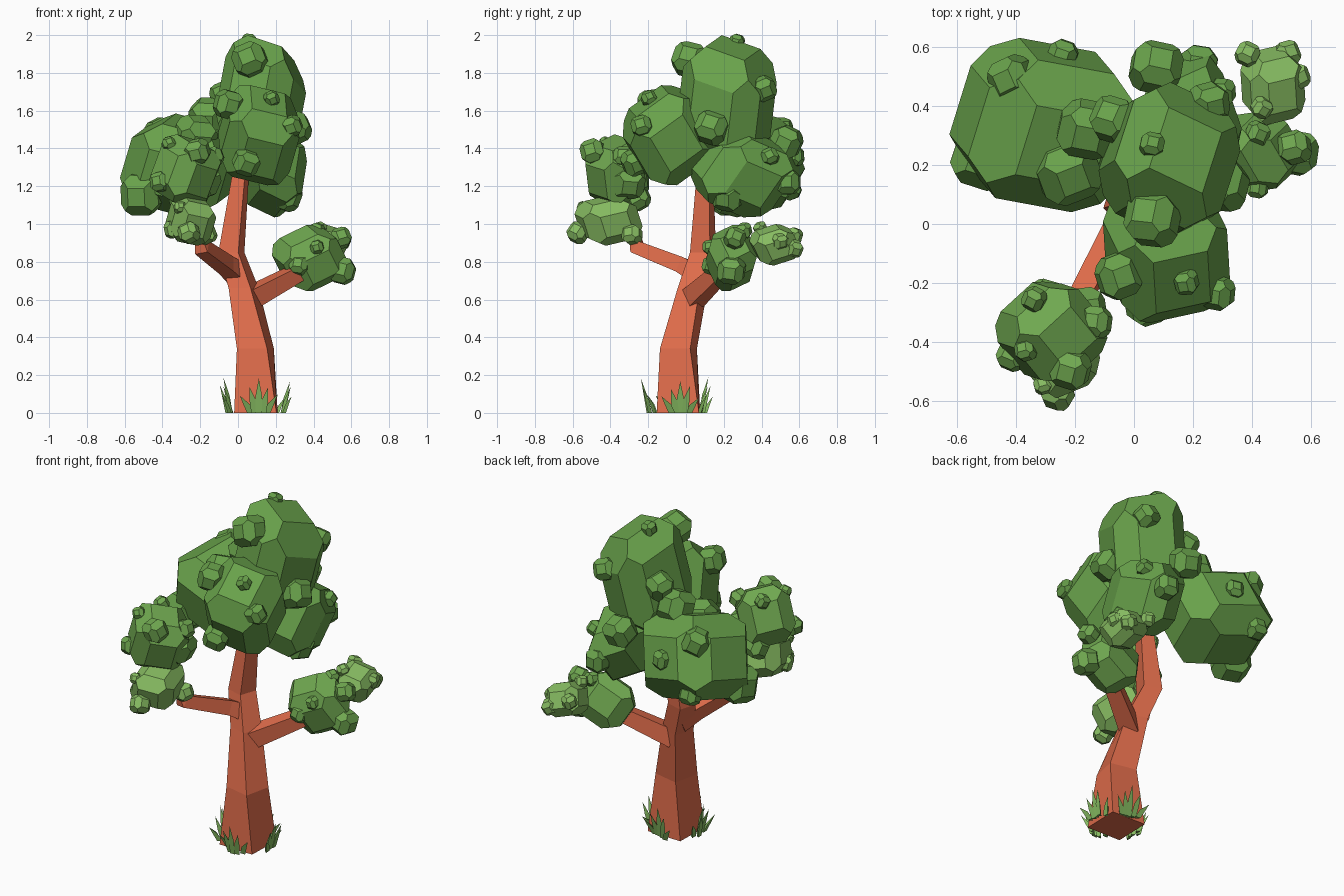
import bpy, bmesh, math, random
from mathutils import Vector, Euler, Matrix

if "Cube" in bpy.data.objects:
    bpy.data.objects.remove(bpy.data.objects["Cube"])

random.seed(4)


def material(name, rgb):
    m = bpy.data.materials.new(name)
    m.diffuse_color = (*rgb, 1)
    m.use_nodes = True
    m.node_tree.nodes["Principled BSDF"].inputs["Base Color"].default_value = m.diffuse_color
    return m


BARK = material("bark", (0.74, 0.15, 0.07))
LEAF = material("leaf", (0.14, 0.36, 0.07))
LEAF_MID = material("leaf_mid", (0.16, 0.39, 0.08))
LEAF_LIGHT = material("leaf_light", (0.24, 0.5, 0.12))


def finish(name, bm, mat):
    bmesh.ops.recalc_face_normals(bm, faces=bm.faces)
    mesh = bpy.data.meshes.new(name)
    bm.to_mesh(mesh)
    bm.free()
    mesh.materials.append(mat)
    ob = bpy.data.objects.new(name, mesh)
    bpy.context.collection.objects.link(ob)


# four-sided limb swept through (x, y, z, half width, twist) stations
def limb(name, stations, flat=False):
    bm = bmesh.new()
    pts = [Vector(s[:3]) for s in stations]
    rings = []
    for i, s in enumerate(stations):
        d = pts[min(i + 1, len(pts) - 1)] - pts[max(i - 1, 0)]
        q = Matrix.Identity(3) if flat else d.to_track_quat('Z', 'Y').to_matrix()
        ring = []
        for k in range(4):
            a = math.pi / 4 + k * math.pi / 2 + s[4]
            ring.append(bm.verts.new(pts[i] + q @ Vector((math.cos(a), math.sin(a), 0)) * s[3] * 1.414))
        rings.append(ring)
    for a, b in zip(rings, rings[1:]):
        for k in range(4):
            bm.faces.new((a[k], a[(k + 1) % 4], b[(k + 1) % 4], b[k]))
    bm.faces.new(rings[0])
    bm.faces.new(rings[-1])
    finish(name, bm, BARK)


# cube with hexagonal edge chamfers, turned, then fitted to centre +- half
def chunk(bm, centre, half, turn, cap):
    part = bmesh.new()
    signs = (-1, 1)
    c = (1 + cap) / 2
    pts = [Vector((a * c, b * c, d * c)) for a in signs for b in signs for d in signs]
    for ax in range(3):
        for e in signs:
            for a in signs:
                for b in signs:
                    p = Vector((0, 0, 0))
                    p[ax], p[(ax + 1) % 3], p[(ax + 2) % 3] = e, a * cap, b * cap
                    pts.append(p)
    rot = Euler(turn).to_matrix()
    pts = [rot @ p for p in pts]
    lo = [min(p[i] for p in pts) for i in range(3)]
    hi = [max(p[i] for p in pts) for i in range(3)]
    for p in pts:
        part.verts.new([centre[i] + half[i] * (2 * (p[i] - lo[i]) / (hi[i] - lo[i]) - 1)
                        for i in range(3)])
    bmesh.ops.convex_hull(part, input=part.verts[:])
    bmesh.ops.dissolve_limit(part, angle_limit=0.03, verts=part.verts[:], edges=part.edges[:])
    mesh = bpy.data.meshes.new("chunk")
    part.to_mesh(mesh)
    part.free()
    bm.from_mesh(mesh)
    bpy.data.meshes.remove(mesh)


# leaf clump with bumps (x, y, z, radius) half sunk in its surface
def clump(name, mat, centre, half, turn, bumps):
    bm = bmesh.new()
    chunk(bm, centre, half, turn, 0.5)
    for x, y, z, r in bumps:
        t = [random.uniform(-0.5, 0.5) for _ in range(3)]
        r *= 1.1
        p = Vector((x, y, z))
        p += (Vector(centre) - p).normalized() * r * 0.15
        chunk(bm, p, (r, r, r), t, 0.45)
    finish(name, bm, mat)


# trunk and branches
limb("trunk", [(0.095, -0.04, 0, 0.112, -0.03), (0.092, -0.04, 0.34, 0.082, -0.22),
               (0.03, 0.035, 0.66, 0.062, -0.35), (-0.035, 0.09, 0.85, 0.055, -0.3),
               (0.012, 0.1, 1.25, 0.036, -0.3)], True)
limb("right_branch", [(0.06, 0.035, 0.605, 0.052, 0.1), (0.33, 0.19, 0.75, 0.04, 0.1)])
limb("left_branch", [(0.0, 0.07, 0.73, 0.05, 0.2), (-0.06, -0.02, 0.78, 0.042, 0.2),
                     (-0.19, -0.26, 0.875, 0.036, 0.2), (-0.21, -0.275, 0.98, 0.015, 0.2)])

# crown clumps
clump("crown_top", LEAF, (0.12, 0.215, 1.645), (0.24, 0.265, 0.355), (-0.25, 0.2, -0.4),
      [(0.06, 0.01, 1.88, 0.09), (0.31, 0.13, 1.5, 0.085), (0.26, 0.42, 1.72, 0.065),
       (0.06, 0.27, 1.97, 0.04), (-0.08, 0.36, 1.68, 0.075)])
clump("crown_front", LEAF, (0.11, -0.09, 1.47), (0.215, 0.245, 0.265), (0.6, 0.2, 0.2),
      [(0.04, -0.28, 1.32, 0.07), (0.29, -0.24, 1.52, 0.055),
       (-0.06, -0.18, 1.64, 0.075), (0.18, -0.2, 1.67, 0.04)])
clump("crown_left", LEAF, (-0.3, 0.335, 1.31), (0.325, 0.295, 0.275), (0.25, 0.3, -0.2),
      [(-0.52, 0.22, 1.15, 0.105), (-0.42, 0.5, 1.49, 0.075), (-0.15, 0.32, 1.58, 0.095),
       (-0.22, 0.17, 1.47, 0.11), (-0.42, 0.56, 1.18, 0.055), (-0.24, 0.58, 1.36, 0.05)])
clump("crown_right", LEAF, (0.18, 0.295, 1.275), (0.185, 0.275, 0.24), (-0.45, 0.35, 0.3),
      [(0.26, 0.22, 1.14, 0.08), (0.07, 0.54, 1.44, 0.085), (0.22, 0.55, 1.22, 0.06),
       (0.3, 0.45, 1.36, 0.045)])

# clumps on the side branches
clump("right_branch_leaves", LEAF_MID, (0.38, 0.24, 0.82), (0.2, 0.14, 0.175), (0.4, -0.5, 0.2),
      [(0.32, 0.13, 0.78, 0.05), (0.56, 0.24, 0.75, 0.07), (0.42, 0.31, 0.97, 0.04),
       (0.55, 0.26, 0.93, 0.055), (0.42, 0.12, 0.88, 0.035)])
clump("right_branch_tip", LEAF_LIGHT, (0.47, 0.47, 0.89), (0.11, 0.135, 0.11), (0.4, 0.3, 0.2),
      [(0.38, 0.58, 0.94, 0.04), (0.56, 0.5, 0.91, 0.04), (0.43, 0.39, 0.98, 0.035),
       (0.52, 0.58, 0.87, 0.045)])
clump("left_branch_leaves", LEAF_MID, (-0.28, -0.365, 1.28), (0.19, 0.17, 0.195), (0.35, 0.2, 0.75),
      [(-0.17, -0.3, 1.22, 0.085), (-0.21, -0.5, 1.39, 0.065), (-0.12, -0.33, 1.36, 0.05),
       (-0.34, -0.25, 1.43, 0.04), (-0.37, -0.43, 1.43, 0.035), (-0.42, -0.45, 1.22, 0.05),
       (-0.3, -0.25, 1.13, 0.065)])
clump("left_branch_tip", LEAF_LIGHT, (-0.25, -0.41, 1.02), (0.135, 0.18, 0.135), (0.3, 0.2, 0.3),
      [(-0.26, -0.58, 0.95, 0.055), (-0.16, -0.28, 0.94, 0.05), (-0.35, -0.47, 0.97, 0.045),
       (-0.31, -0.55, 1.09, 0.03)])


# grass tuft: ring of solid blades curving up and away from the trunk
def tuft(name, x, y, facing, height):
    bm = bmesh.new()
    m = Matrix.Translation((x, y, 0)) @ Matrix.Rotation(facing, 4, 'Z')
    for i in range(5):
        s = (i - 2) / 2
        h = height * (1 - 0.5 * abs(s)) * random.uniform(0.85, 1.0)
        bx, by = s * 0.045, random.uniform(-0.02, 0.02)
        w = 0.017
        base = [(bx - w, by, 0), (bx + w, by, 0), (bx, by + 0.02, 0)]
        mx, my = bx + s * 0.02, by - 0.015
        mid = [(mx - w, my, h * 0.5), (mx + w, my, h * 0.5), (mx, my + 0.018, h * 0.5)]
        tip = bm.verts.new(m @ Vector((bx + s * 0.055, by - 0.03, h)))
        a = [bm.verts.new(m @ Vector(p)) for p in base]
        b = [bm.verts.new(m @ Vector(p)) for p in mid]
        bm.faces.new(a)
        for k in range(3):
            j = (k + 1) % 3
            bm.faces.new((a[k], a[j], b[j], b[k]))
            bm.faces.new((b[k], b[j], tip))
    finish(name, bm, LEAF_LIGHT)


tuft("grass_front", 0.11, -0.19, 0, 0.2)
tuft("grass_right", 0.235, -0.03, math.pi / 2, 0.19)
tuft("grass_back", 0.11, 0.1, math.pi, 0.2)
tuft("grass_left", -0.06, -0.06, -math.pi / 2, 0.2)
